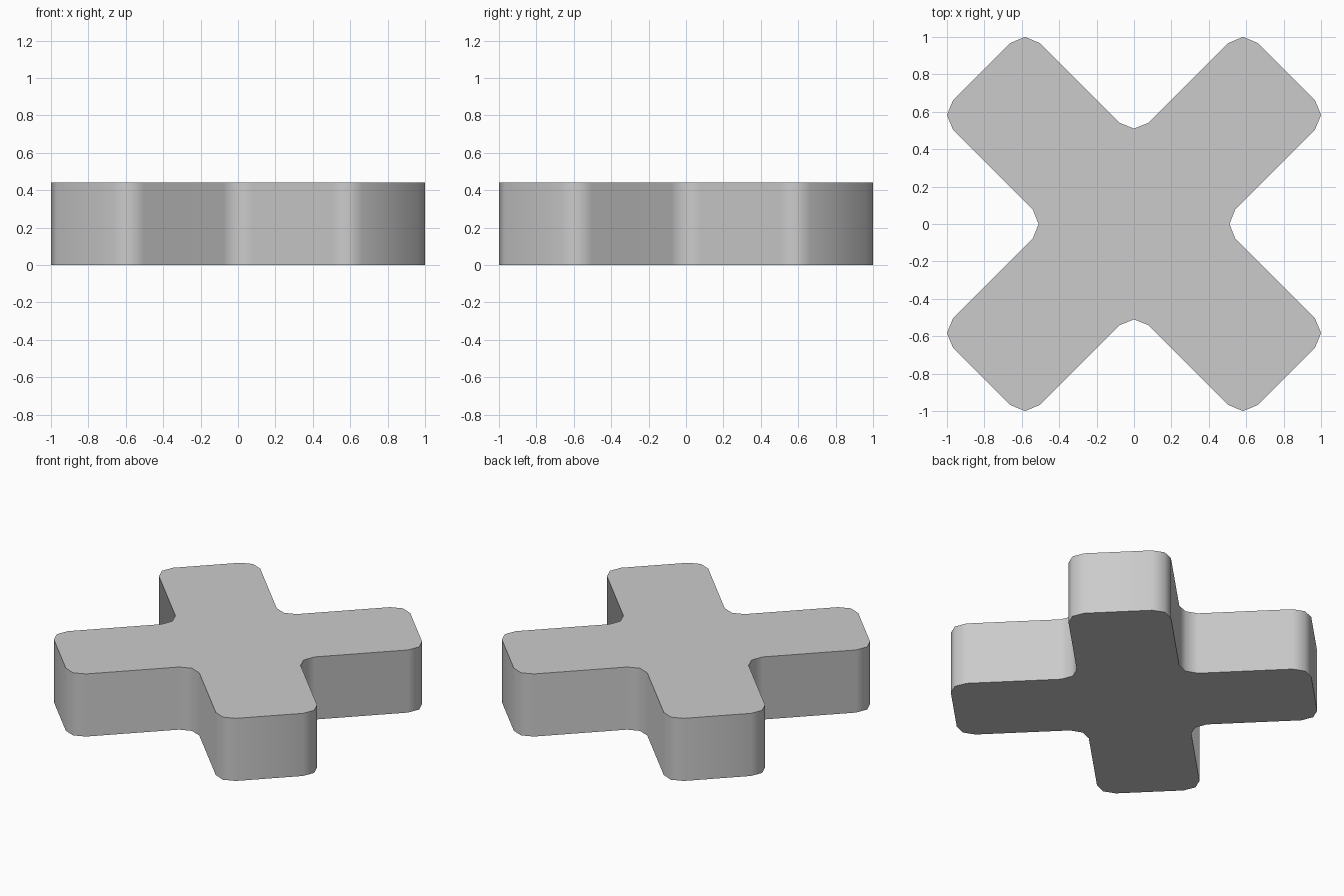
import bpy, bmesh, math
from mathutils import Matrix

if "Cube" in bpy.data.objects:
    bpy.data.objects.remove(bpy.data.objects["Cube"])

HEIGHT = 0.44
# one quarter of the outline: inner fillet middle, arm side, rounded tip, arm side
quarter = [(0.51, 0), (0.541, 0.078), (0.968, 0.505), (1.0, 0.583), (0.968, 0.661),
           (0.661, 0.968), (0.583, 1.0), (0.505, 0.968), (0.078, 0.541)]

# repeat the quarter four times around z
bm = bmesh.new()
verts = []
for i in range(4):
    c, s = [(1, 0), (0, 1), (-1, 0), (0, -1)][i]
    verts += [bm.verts.new((x * c - y * s, x * s + y * c, 0)) for x, y in quarter]

# extrude the outline into a slab
base = bm.faces.new(verts)
top = bmesh.ops.extrude_face_region(bm, geom=[base], use_keep_orig=True)
bmesh.ops.translate(bm, vec=(0, 0, HEIGHT),
                    verts=[g for g in top["geom"] if isinstance(g, bmesh.types.BMVert)])
bmesh.ops.recalc_face_normals(bm, faces=bm.faces)

mesh = bpy.data.meshes.new("cross_block")
bm.to_mesh(mesh)
bm.free()
cross = bpy.data.objects.new("cross_block", mesh)
bpy.context.collection.objects.link(cross)

# smooth walls, sharp rims
bpy.context.view_layer.objects.active = cross
cross.select_set(True)
bpy.ops.object.shade_smooth_by_angle(angle=math.radians(60))
